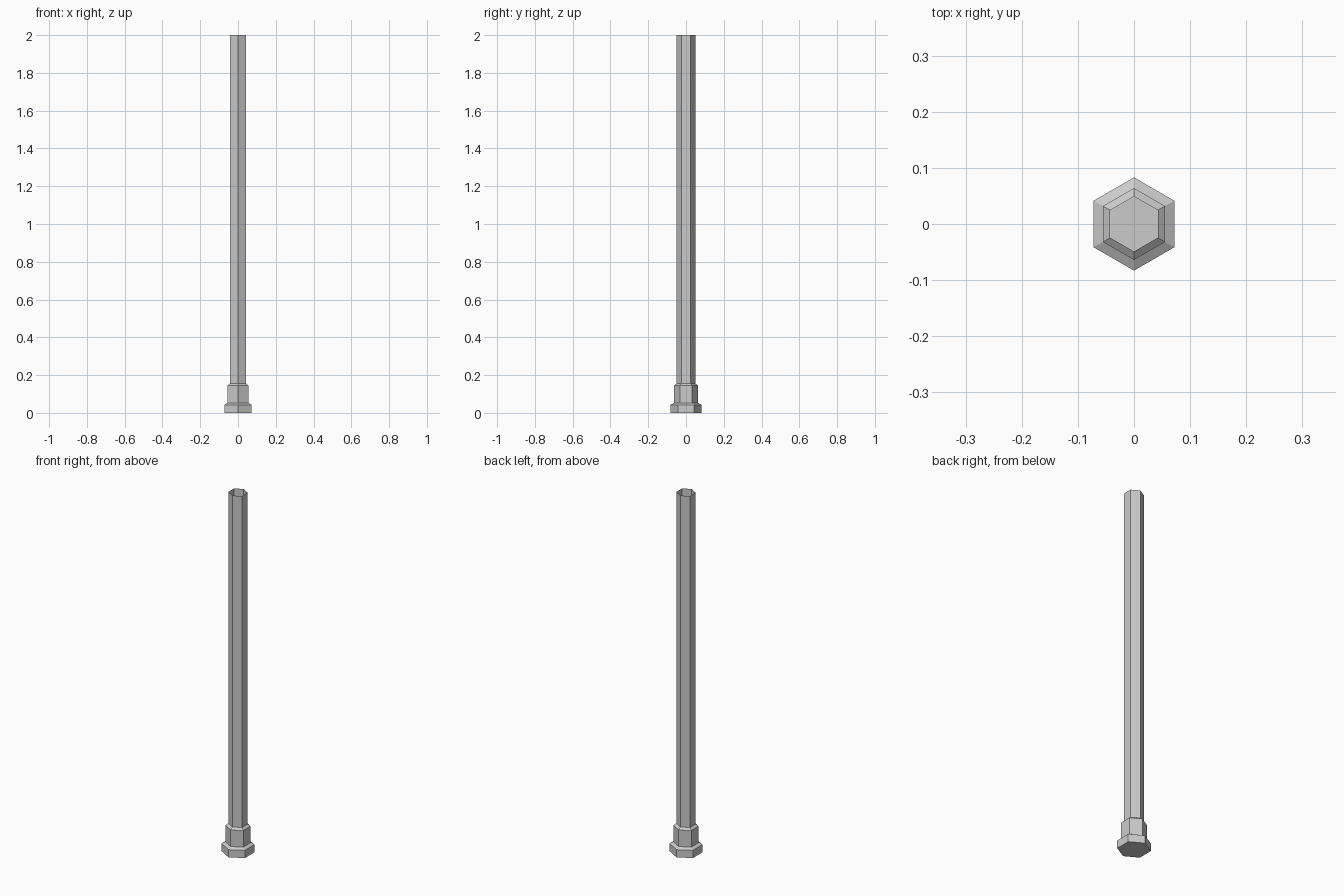
import bpy, bmesh, math

if "Cube" in bpy.data.objects:
    bpy.data.objects.remove(bpy.data.objects["Cube"])

# Stepped hexagonal post: (radius, height) profile from the foot to the open top
profile = [(0.083, 0.0), (0.083, 0.043), (0.064, 0.053),
           (0.064, 0.145), (0.049, 0.156), (0.049, 2.0)]
SIDES = 6

bm = bmesh.new()
rings = []
for r, z in profile:
    ring = []
    for i in range(SIDES):
        a = math.pi / 2 + 2 * math.pi * i / SIDES
        ring.append(bm.verts.new((r * math.cos(a), r * math.sin(a), z)))
    rings.append(ring)

# Walls between neighbouring rings
for low, high in zip(rings, rings[1:]):
    for i in range(SIDES):
        j = (i + 1) % SIDES
        bm.faces.new((low[i], low[j], high[j], high[i]))

# Closed underside; the tube stays open at the top
bm.faces.new(rings[0][::-1])

mesh = bpy.data.meshes.new("hex_post")
bm.to_mesh(mesh)
bm.free()
post = bpy.data.objects.new("hex_post", mesh)
bpy.context.collection.objects.link(post)
